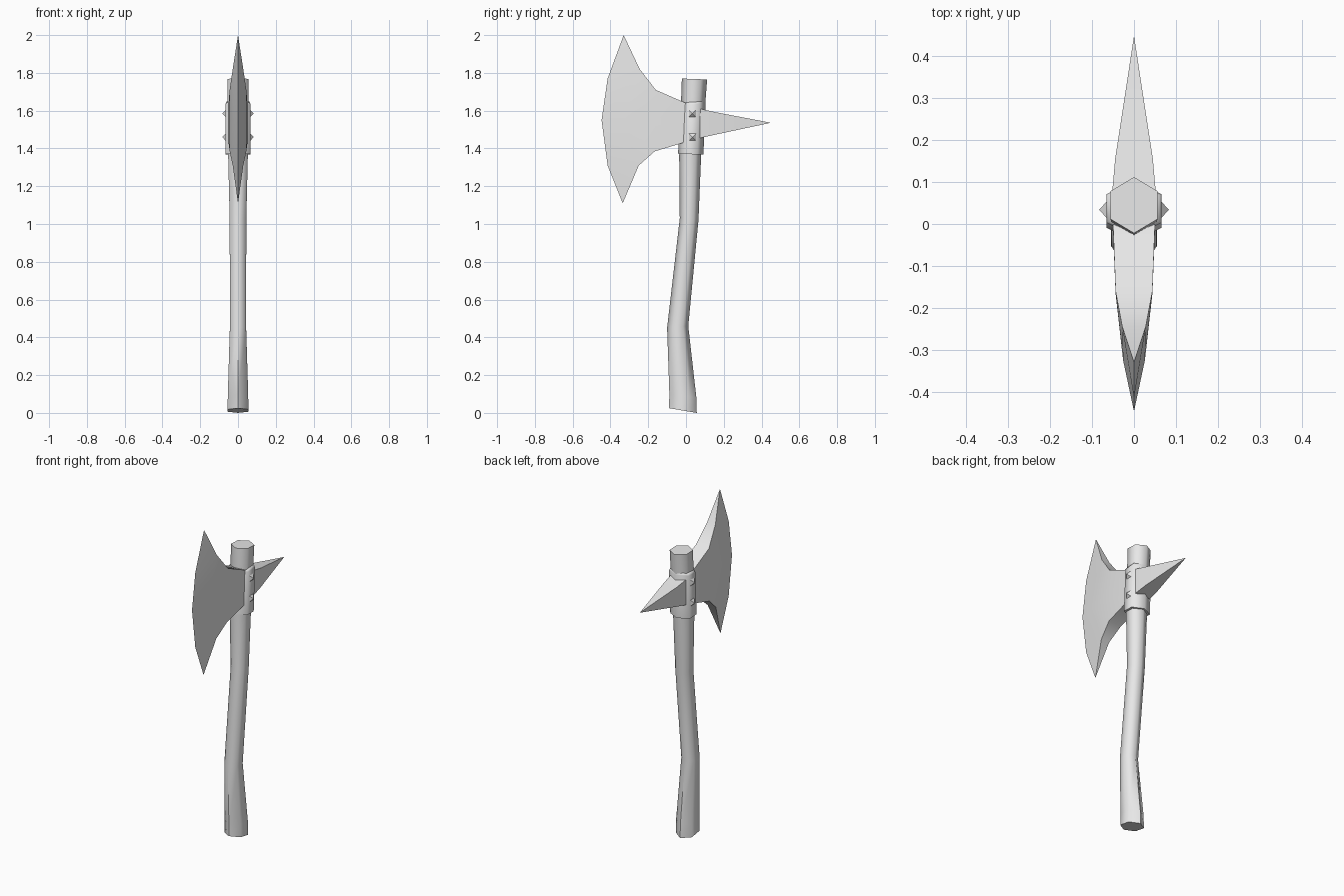
import bpy, bmesh, math
from mathutils import Vector

cube = bpy.data.objects.get("Cube")
if cube:
    bpy.data.objects.remove(cube)

grey = bpy.data.materials.new("plain_grey")
grey.use_nodes = True
grey.diffuse_color = (0.8, 0.8, 0.8, 1)
grey.node_tree.nodes["Principled BSDF"].inputs["Base Color"].default_value = (0.8, 0.8, 0.8, 1)


def finish(name, bm, smooth=True):
    bmesh.ops.remove_doubles(bm, verts=bm.verts, dist=0.0001)
    bmesh.ops.recalc_face_normals(bm, faces=bm.faces)
    mesh = bpy.data.meshes.new(name)
    bm.to_mesh(mesh)
    bm.free()
    mesh.materials.append(grey)
    obj = bpy.data.objects.new(name, mesh)
    bpy.context.collection.objects.link(obj)
    if smooth:
        bpy.ops.object.select_all(action='DESELECT')
        obj.select_set(True)
        bpy.context.view_layer.objects.active = obj
        bpy.ops.object.shade_smooth_by_angle(angle=math.radians(65))
    return obj


def loft(name, rings, smooth=True):
    """Bridge equal rings of points and cap both ends."""
    bm = bmesh.new()
    loops = [[bm.verts.new(p) for p in ring] for ring in rings]
    n = len(rings[0])
    for a, b in zip(loops, loops[1:]):
        for i in range(n):
            j = (i + 1) % n
            bm.faces.new((a[i], a[j], b[j], b[i]))
    bm.faces.new(loops[0])
    bm.faces.new(loops[-1])
    return finish(name, bm, smooth)


def hexagon(front, back, half):
    """Six-sided section between a front and a back (y, z) point."""
    f, b = Vector((0, *front)), Vector((0, *back))
    side = Vector((half, 0, 0))
    near, far = f.lerp(b, 0.25), f.lerp(b, 0.75)
    return [f, near + side, far + side, b, far - side, near - side]


# Curved handle
loft("handle", [hexagon(*s) for s in (
    ((-0.09, 0.025), (0.057, 0.0), 0.055),
    ((-0.088, 0.10), (0.055, 0.08), 0.054),
    ((-0.10, 0.45), (0.012, 0.46), 0.043),
    ((-0.033, 1.03), (0.066, 1.02), 0.044),
    ((-0.036, 1.36), (0.08, 1.36), 0.052),
    ((-0.022, 1.77), (0.112, 1.765), 0.056))])

# Metal collar around the handle
loft("collar", [hexagon(*s) for s in (
    ((-0.042, 1.372), (0.092, 1.367), 0.066),
    ((-0.030, 1.63), (0.104, 1.637), 0.066),
    ((-0.025, 1.642), (0.100, 1.65), 0.060))])

# Blade: thick at the collar, thinning to a curved cutting edge
top = [(0.05, 0.0, 1.64), (0.044, -0.16, 1.71), (0.028, -0.245, 1.82), (0, -0.33, 2.0)]
mid = [(0.05, 0.0, 1.54), (0.044, -0.16, 1.55), (0.026, -0.325, 1.55)]
low = [(0.05, -0.015, 1.43), (0.044, -0.165, 1.385), (0.028, -0.25, 1.31), (0, -0.335, 1.11)]
edge_top, edge_mid, edge_low = (0, -0.415, 1.77), (0, -0.447, 1.55), (0, -0.415, 1.31)


def mirrored(p):
    return (-p[0], p[1], p[2])


bm = bmesh.new()


def face(points):
    bm.faces.new([bm.verts.new(p) for p in points])


for row, edge in ((top, edge_top), (low, edge_low)):
    sides = [(row[i], row[i + 1], mid[i + 1], mid[i]) for i in range(2)]
    sides += [(row[2], row[3], edge), (row[2], edge, edge_mid, mid[2])]
    for pts in sides:
        face(pts)
        face([mirrored(p) for p in pts])
    for a, b in zip(row[:2], row[1:3]):
        face((a, b, mirrored(b), mirrored(a)))
    face((row[2], row[3], mirrored(row[2])))
    face((row[0], mid[0], mirrored(mid[0]), mirrored(row[0])))
finish("blade", bm)

# Back spike
loft("spike", [[(-w, y, lo), (w, y, lo), (w, y, hi), (-w, y, hi)] for w, y, lo, hi in (
    (0.052, 0.075, 1.455, 1.61),
    (0.045, 0.155, 1.473, 1.592),
    (0.0005, 0.445, 1.535, 1.537))])

# Pyramid studs on both sides of the collar
for side, label in ((1, "left"), (-1, "right")):
    for z, level in ((1.585, "upper"), (1.46, "lower")):
        bm = bmesh.new()
        y, r = 0.034, 0.021
        base = [(side * 0.064, y + a * r, z + b * r) for a, b in ((-1, -1), (1, -1), (1, 1), (-1, 1))]
        apex = (side * 0.083, y, z)
        face(base)
        for i in range(4):
            face((base[i], base[(i + 1) % 4], apex))
        finish(f"{level}_stud_{label}", bm, smooth=False)
